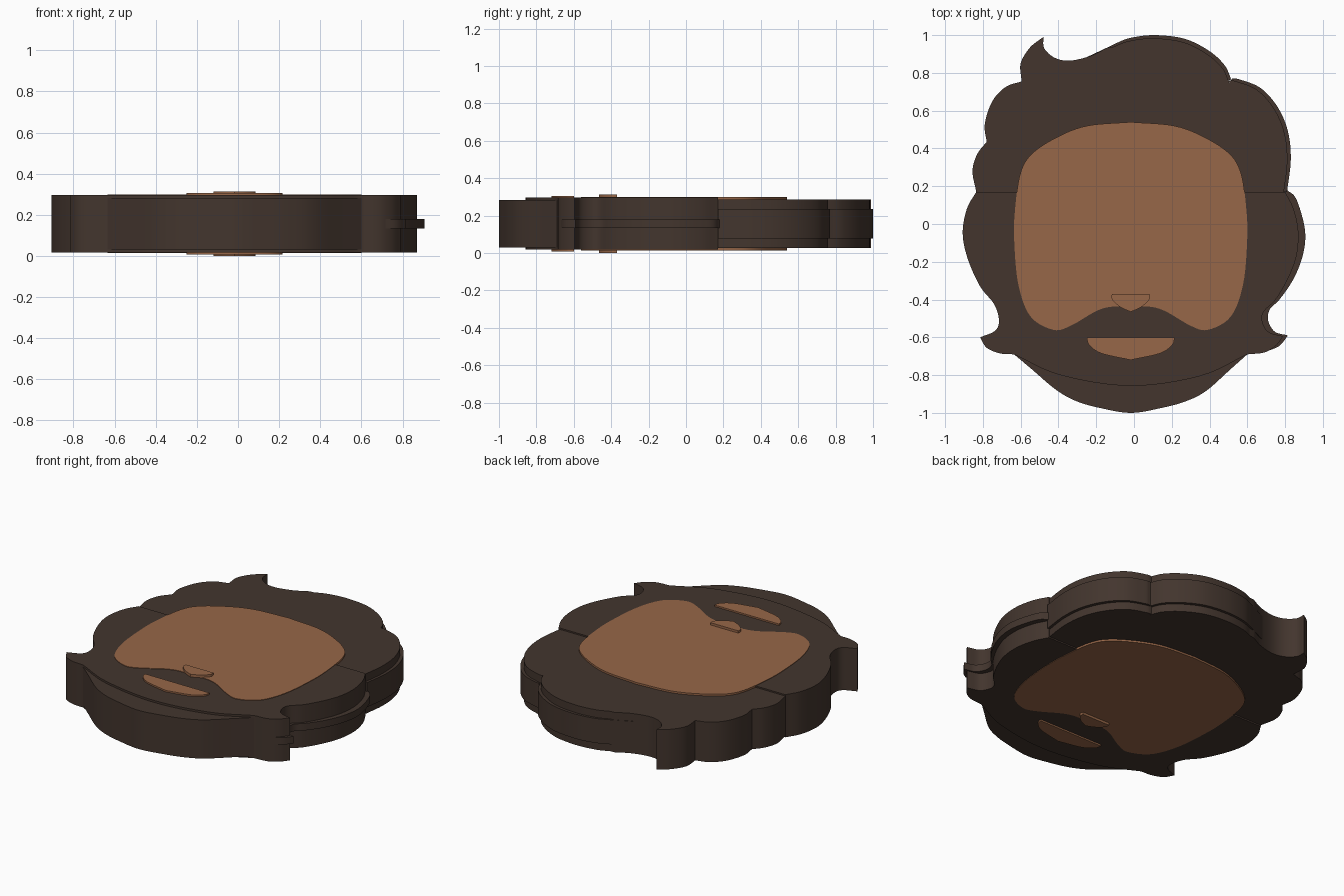
import bpy
import bmesh
from mathutils import Vector

if "Cube" in bpy.data.objects:
    bpy.data.objects.remove(bpy.data.objects["Cube"], do_unlink=True)

MID = 0.157       # middle of the thickness
AXIS = -0.0175    # line of symmetry of the face


def make_material(name, rgb):
    mat = bpy.data.materials.new(name)
    mat.use_nodes = True
    colour = (*rgb, 1)
    mat.diffuse_color = colour
    mat.node_tree.nodes["Principled BSDF"].inputs["Base Color"].default_value = colour
    return mat


hair_brown = make_material("dark brown hair", (0.056, 0.036, 0.027))
skin_tan = make_material("tan skin", (0.31, 0.135, 0.065))


def curve(*points, steps=6):
    """Smooth curve through the points, ending in sharp corners."""
    p = [Vector(q) for q in points]
    p = [2 * p[0] - p[1]] + p + [2 * p[-1] - p[-2]]
    out = []
    for a, b, c, d in zip(p, p[1:], p[2:], p[3:]):
        for i in range(steps):
            t = i / steps
            out.append(0.5 * (2 * b + (c - a) * t + (2 * a - 5 * b + 4 * c - d) * t * t
                              + (3 * b - a - 3 * c + d) * t ** 3))
    return out + [p[-2]]


def shift(points, dx, dy):
    return [p + Vector((dx, dy)) for p in points]


def mirrored(half):
    """Complete a half outline, given as offsets from the face axis."""
    right = [Vector((AXIS + p.x, p.y)) for p in half]
    left = [Vector((AXIS - p.x, p.y)) for p in reversed(half)]
    return right + left


def prism(name, outline, low, high, mat):
    """Extrude a flat outline between two heights."""
    clean = []
    for p in outline:
        p = Vector(p)
        if not clean or (p - clean[-1]).length > 1e-4:
            clean.append(p)
    if (clean[0] - clean[-1]).length < 1e-4:
        clean.pop()
    bm = bmesh.new()
    base = bm.faces.new([bm.verts.new((p.x, p.y, low)) for p in clean])
    top = bmesh.ops.extrude_face_region(bm, geom=[base])["geom"]
    bmesh.ops.translate(bm, vec=(0, 0, high - low),
                        verts=[v for v in top if isinstance(v, bmesh.types.BMVert)])
    bmesh.ops.recalc_face_normals(bm, faces=bm.faces)
    mesh = bpy.data.meshes.new(name)
    bm.to_mesh(mesh)
    bm.free()
    mesh.materials.append(mat)
    obj = bpy.data.objects.new(name, mesh)
    bpy.context.collection.objects.link(obj)
    bpy.ops.object.select_all(action="DESELECT")
    obj.select_set(True)
    bpy.context.view_layer.objects.active = obj
    bpy.ops.object.shade_smooth_by_angle(angle=0.5)
    return obj


def centred(name, outline, half_height, mat):
    return prism(name, outline, MID - half_height, MID + half_height, mat)


# Curls around the back of the head
top_curl = curve((-.1, .955), (-.02, .985), (.11, 1), (.27, .98), (.4, .915), (.48, .84), (.515, .765))
side_curl = curve((.52, .77), (.56, .765), (.67, .72), (.76, .62), (.815, .49), (.83, .34), (.81, .17))
horn_hollow = curve((-.48, .99), (-.475, .93), (-.42, .88), (-.34, .865), (-.23, .89), (-.14, .935))
right_curls = (curve((-.835, .17), (-.855, .28), (-.83, .37), (-.78, .435))
               + curve((-.78, .435), (-.79, .53), (-.75, .65), (-.68, .725), (-.595, .755))
               + curve((-.595, .755), (-.6, .85), (-.55, .935), (-.48, .99)))
back_outline = (right_curls + horn_hollow + shift(top_curl, -.01, -.017)
                + shift(side_curl, -.018, -.01))
centred("back_hair", back_outline, .13, hair_brown)

# Raised bands around two of the curls
centred("top_curl_band", [(0, .6), (-.3, .86), (-.14, .935)] + top_curl, .08, hair_brown)
centred("side_curl_band", [(.4, .2), (.4, .6)] + side_curl, .08, hair_brown)

# Sides of the hair, sideburn flicks and beard edge
left_side = (curve((.8, .17), (.845, .08), (.87, -.04), (.86, -.17), (.815, -.29), (.75, -.4),
                   (.69, -.46), (.678, -.51), (.71, -.57), (.79, -.595))
             + curve((.79, -.595), (.75, -.645), (.69, -.68), (.6, -.69)))
beard_edge = curve((.6, -.69), (.35, -.805), (AXIS, -.857), (-.39, -.8), (-.635, -.69))
right_side = (curve((-.635, -.69), (-.71, -.685), (-.78, -.655), (-.815, -.6))
              + curve((-.815, -.6), (-.735, -.565), (-.715, -.51), (-.74, -.425), (-.815, -.33),
                      (-.88, -.185), (-.907, -.05), (-.885, .08), (-.835, .17)))
centred("front_hair", left_side + beard_edge + right_side, .139, hair_brown)

# Thin rim standing out from the left side
rim = (curve((.81, .18), (.86, .13), (.905, -.03), (.895, -.16), (.845, -.29), (.77, -.4),
             (.72, -.45), (.71, -.51), (.745, -.57), (.815, -.59))
       + curve((.815, -.59), (.77, -.645), (.7, -.675)))
centred("left_rim", rim + [(.5, -.5), (.5, .18)], .023, hair_brown)

# Beard below the edge
beard = curve((.6, -.69), (.51, -.77), (.38, -.885), (.27, -.94), (.14, -.975), (AXIS, -1),
              (-.175, -.975), (-.3, -.94), (-.41, -.88), (-.54, -.77), (-.635, -.69))
centred("beard", beard, .126, hair_brown)

# Skin plates, the same on the top and underside
face = mirrored(curve((0, .54), (.23, .52), (.39, .46), (.525, .37), (.585, .265), (.612, .08),
                      (.617, -.08), (.595, -.32), (.53, -.49), (.41, -.56), (.32, -.54),
                      (.18, -.46), (.09, -.437), (0, -.445)))
nose = mirrored([Vector((0, -.37))] + curve((.1, -.37), (.098, -.4), (.055, -.44), (0, -.465)))
mouth = mirrored([Vector((0, -.6))] + curve((.233, -.6), (.22, -.64), (.155, -.685), (0, -.72)))
for side, sign in (("upper", 1), ("lower", -1)):
    for part, outline, inner, outer in (("face", face, .128, .142), ("nose", nose, .139, .157),
                                        ("mouth", mouth, .139, .149)):
        low, high = sorted((MID + sign * inner, MID + sign * outer))
        prism(f"{side}_{part}", outline, low, high, skin_tan)
